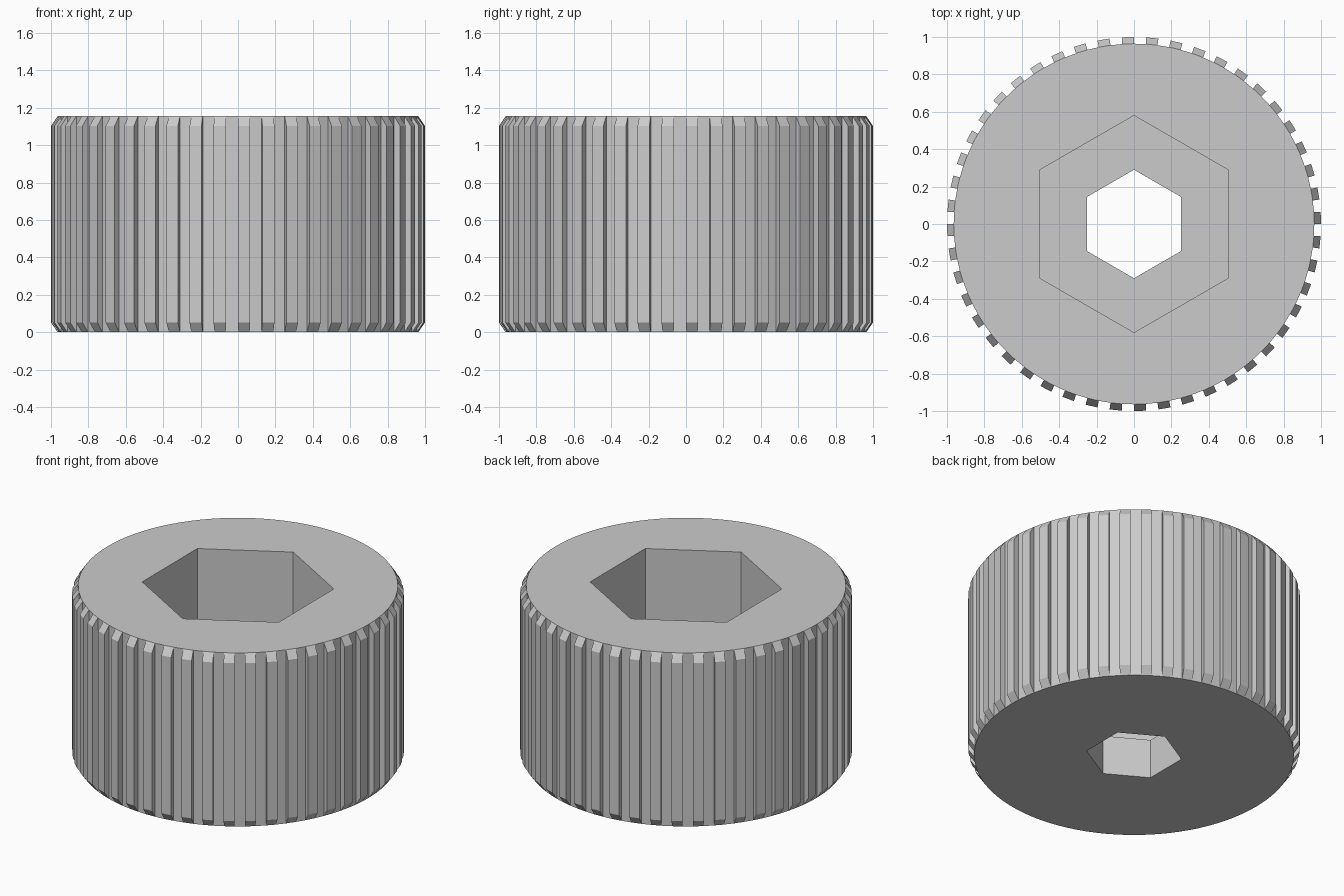
import bpy
import bmesh
from math import cos, sin, tau

cube = bpy.data.objects.get("Cube")
if cube:
    bpy.data.objects.remove(cube)

TEETH = 48
CORE, TIP = 0.964, 1.0          # groove radius and rib tip radius
HEIGHT, CHAMFER = 1.155, 0.052
SOCKET, BORE, FLOOR = 0.58, 0.29, 0.262  # hexagon radii and socket floor height

steel = bpy.data.materials.new("grey metal")
steel.use_nodes = True
grey = (0.6, 0.6, 0.6, 1)
steel.diffuse_color = grey
steel.node_tree.nodes["Principled BSDF"].inputs["Base Color"].default_value = grey

bm = bmesh.new()


def ring(radius, z, sides, turn=0.0):
    return [bm.verts.new((radius * cos(tau * (i + turn) / sides),
                          radius * sin(tau * (i + turn) / sides), z))
            for i in range(sides)]


def wall(lower, upper):
    """Join two equal rings with quads."""
    n = len(lower)
    for i in range(n):
        j = (i + 1) % n
        bm.faces.new((lower[i], lower[j], upper[j], upper[i]))


def cap(outer, inner):
    """Fill the flat area between a rim and a hexagonal opening."""
    edges = []
    for loop in (outer, inner):
        for a, b in zip(loop, loop[1:] + loop[:1]):
            edges.append(bm.edges.get((a, b)) or bm.edges.new((a, b)))
    bmesh.ops.triangle_fill(bm, use_beauty=True, use_dissolve=False, edges=edges)


# Ribbed outside: ribs and grooves alternate around the rim
sides = TEETH * 2
levels = [ring(CORE, 0, sides), ring(TIP, CHAMFER, sides),
          ring(TIP, HEIGHT - CHAMFER, sides), ring(CORE, HEIGHT, sides)]
bottom, top = levels[0], levels[-1]
for i in range(sides):
    j = (i + 1) % sides
    if i % 2 == 0:
        for low, high in zip(levels, levels[1:]):
            bm.faces.new((low[i], low[j], high[j], high[i]))
    else:
        bm.faces.new((bottom[i], bottom[j], top[j], top[i]))
    bm.faces.new([level[i] for level in levels])    # rib flank

# Stepped hexagonal socket through the middle
hexes = [ring(BORE, 0, 6, 0.5), ring(BORE, FLOOR, 6, 0.5),
         ring(SOCKET, FLOOR, 6, 0.5), ring(SOCKET, HEIGHT, 6, 0.5)]
for low, high in zip(hexes, hexes[1:]):
    wall(low, high)

# Flat ends
cap(bottom, hexes[0])
cap(top, hexes[-1])
bmesh.ops.recalc_face_normals(bm, faces=bm.faces)

mesh = bpy.data.meshes.new("knurled_socket_head")
bm.to_mesh(mesh)
bm.free()
mesh.materials.append(steel)
head = bpy.data.objects.new("knurled_socket_head", mesh)
bpy.context.collection.objects.link(head)
